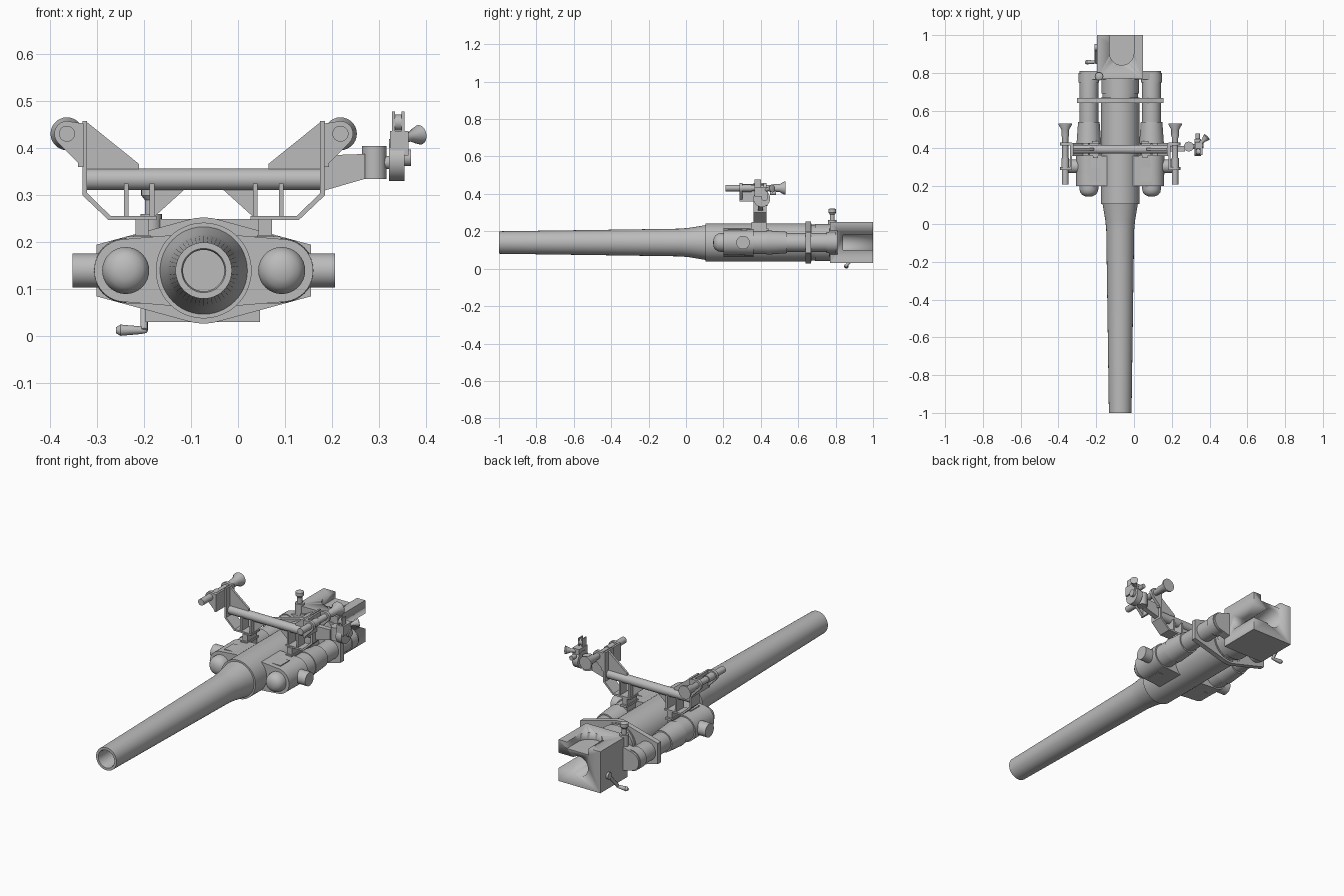
import bpy, bmesh, math
from mathutils import Vector

if "Cube" in bpy.data.objects:
    bpy.data.objects.remove(bpy.data.objects["Cube"])

CX, CZ = -0.073, 0.14          # barrel axis
OFF = 0.166                    # recoil cylinder offset from the axis

steel = bpy.data.materials.new("steel_grey")
steel.diffuse_color = (0.5, 0.5, 0.5, 1)
steel.use_nodes = True
steel.node_tree.nodes["Principled BSDF"].inputs["Base Color"].default_value = steel.diffuse_color


def finish(name, bm):
    bmesh.ops.recalc_face_normals(bm, faces=bm.faces[:])
    me = bpy.data.meshes.new(name)
    bm.to_mesh(me)
    bm.free()
    me.materials.append(steel)
    ob = bpy.data.objects.new(name, me)
    bpy.context.collection.objects.link(ob)
    bpy.ops.object.select_all(action='DESELECT')
    ob.select_set(True)
    bpy.context.view_layer.objects.active = ob
    bpy.ops.object.shade_smooth_by_angle(angle=math.radians(32))
    return ob


def lathe(name, origin, direction, profile, n=32):
    """Turned part: profile is (distance along direction, radius)."""
    bm = bmesh.new()
    q = Vector(direction).to_track_quat('Z', 'Y')
    o = Vector(origin)
    rings = []
    for t, r in profile:
        if r == 0:
            rings.append([bm.verts.new(o + q @ Vector((0, 0, t)))])
        else:
            rings.append([bm.verts.new(o + q @ Vector((r * math.cos(2 * math.pi * i / n),
                          r * math.sin(2 * math.pi * i / n), t))) for i in range(n)])
    for a, b in zip(rings, rings[1:]):
        for i in range(n):
            vs = [a[i % len(a)], a[(i + 1) % len(a)], b[(i + 1) % len(b)], b[i % len(b)]]
            vs = list(dict.fromkeys(vs))
            if len(vs) > 2:
                bm.faces.new(vs)
    for end in (rings[0], rings[-1]):
        if len(end) > 1:
            bm.faces.new(end)
    return finish(name, bm)


def rod(name, a, b, r, n=24):
    d = Vector(b) - Vector(a)
    return lathe(name, a, d, [(0, r), (d.length, r)], n)


def box(name, x0, x1, y0, y1, z0, z1):
    return plate(name, [(x0, z0), (x1, z0), (x1, z1), (x0, z1)], y0, y1)


def plate(name, pts, y0, y1):
    """Outline in x, z extruded along y."""
    bm = bmesh.new()
    f = bm.faces.new([bm.verts.new((x, y0, z)) for x, z in pts])
    new = bmesh.ops.extrude_face_region(bm, geom=[f])['geom']
    bmesh.ops.translate(bm, vec=(0, y1 - y0, 0),
                        verts=[v for v in new if isinstance(v, bmesh.types.BMVert)])
    return finish(name, bm)


def hull_plate(name, circles, y0, y1, extra=(), n=40):
    """Plate wrapped round several circles (x, z, r) and extra points."""
    pts = [(x + r * math.cos(2 * math.pi * i / n), z + r * math.sin(2 * math.pi * i / n))
           for x, z, r in circles for i in range(n)] + list(extra)
    pts = sorted(set(pts))

    def half(seq):
        h = []
        for p in seq:
            while len(h) > 1 and ((h[-1][0] - h[-2][0]) * (p[1] - h[-2][1])
                                  - (h[-1][1] - h[-2][1]) * (p[0] - h[-2][0])) <= 1e-9:
                h.pop()
            h.append(p)
        return h[:-1]
    return plate(name, half(pts) + half(pts[::-1]), y0, y1)


def cut(ob, cutter):
    m = ob.modifiers.new("cut", 'BOOLEAN')
    m.operation, m.solver, m.object = 'DIFFERENCE', 'EXACT', cutter
    bpy.context.view_layer.objects.active = ob
    bpy.ops.object.modifier_apply(modifier=m.name)
    bpy.data.objects.remove(cutter)


Y = (0, 1, 0)

# Barrel with hollow bore, then jacket
lathe("barrel", (CX, 0, CZ), Y, [(0.6, 0), (0.6, 0.044), (-0.99, 0.044), (-1, 0.047), (-1, 0.06),
      (-0.5, 0.067), (-0.03, 0.074), (0.02, 0.079), (0.105, 0.093), (0.105, 0)], 48)
lathe("jacket", (CX, 0, CZ), Y, [(0.105, 0.093), (0.105, 0.102), (0.67, 0.102), (0.67, 0.095),
      (0.69, 0.095), (0.69, 0.1), (0.8, 0.1)], 48)

# Breech block with chamber, side slot and loading recess
breech = box("breech_block", -0.197, 0.047, 0.77, 1, 0.03, 0.25)
cut(breech, rod("cutter", (CX, 0.83, CZ), (CX, 1.05, CZ), 0.052, 40))
cut(breech, box("cutter", CX, 0.1, 0.84, 1.05, 0.1, 0.18))
cut(breech, rod("cutter", (CX + 0.008, 0.905, 0.215), (CX + 0.008, 0.905, 0.3), 0.064, 40))
cut(breech, box("cutter", CX - 0.056, CX + 0.072, 0.905, 1.05, 0.215, 0.3))

# Breech lever and grip
lathe("lever_hub", (-0.19, 0.935, 0.1), (-1, 0, 0), [(0, 0.018), (0.018, 0.018)])
rod("breech_lever", (-0.2, 0.935, 0.1), (-0.2, 0.853, 0.012), 0.008, 12)
lathe("lever_grip", (-0.195, 0.857, 0.013), (-1, 0, 0),
      [(0, 0.006), (0.01, 0.008), (0.055, 0.012), (0.065, 0.006)], 16)

# Upright filler knob
lathe("filler_knob", (-0.185, 0.782, 0.2), (0, 0, 1),
      [(0, 0.023), (0.06, 0.023), (0.06, 0.013), (0.09, 0.013), (0.1, 0.021), (0.118, 0.021), (0.122, 0.013)], 20)

# Yoke plates joining barrel and recoil cylinders
hull_plate("frame_plate", [(CX, CZ, 0.113)], 0.64, 0.667,
           [(CX + s * 0.228, CZ + t * 0.055) for s in (-1, 1) for t in (-1, 1)])
hull_plate("rear_yoke", [(CX, CZ, 0.093), (CX - OFF, CZ, 0.05), (CX + OFF, CZ, 0.05)], 0.765, 0.81)

for s, side in ((-1, "left"), (1, "right")):
    x = CX + s * OFF

    def mx(d):
        return CX + s * d

    # Recoil cylinder with domed nose
    lathe(side + "_recoil_cylinder", (x, 0, CZ), Y, [(0.145, 0), (0.147, 0.02), (0.155, 0.036),
          (0.168, 0.046), (0.185, 0.05), (0.75, 0.05), (0.75, 0.055), (0.8, 0.055)])
    lathe(side + "_cradle_sleeve", (x, 0, CZ), Y, [(0.2, 0.05), (0.2, 0.066), (0.36, 0.069),
          (0.36, 0.062), (0.43, 0.062), (0.43, 0.065), (0.54, 0.057), (0.54, 0.05)])
    hull_plate(side + "_cradle_web", [(x, CZ, 0.067), (mx(0.07), CZ, 0.075)], 0.2, 0.36)
    box(side + "_web_pad", *sorted((mx(0.08), mx(0.165))), 0.225, 0.3, 0.07, 0.212)
    rod(side + "_trunnion", (mx(0.2), 0.305, CZ), (mx(0.279), 0.305, CZ), 0.036, 32)

    # Bracket foot, tray and struts
    box(side + "_bracket_foot", *sorted((mx(0.117), mx(0.145))), 0.35, 0.43, 0.18, 0.25)
    box(side + "_foot_flange", *sorted((mx(0.113), mx(0.149))), 0.34, 0.44, 0.205, 0.216)
    plate(side + "_bracket_tray", [(mx(d), z) for d, z in ((0.1, 0.247), (0.202, 0.247),
          (0.258, 0.3), (0.258, 0.458), (0.248, 0.458), (0.248, 0.305), (0.198, 0.256), (0.1, 0.256))],
          0.36, 0.43)
    for d in (0.11, 0.165):
        box(side + "_strut", *sorted((mx(d - 0.005), mx(d + 0.005))), 0.365, 0.425, 0.25, 0.325)
    plate(side + "_lower_gusset", [(mx(0.038), 0.315), (mx(0.11), 0.315), (mx(0.11), 0.25)],
          0.39, 0.4)
    plate(side + "_upper_gusset", [(mx(0.25), 0.457), (mx(0.138), 0.367), (mx(0.138), 0.345),
          (mx(0.25), 0.345)], 0.39, 0.402)

    # Telescope with clamp and flared eyepiece
    tx = mx(0.291)
    lathe(side + "_telescope", (tx, 0, 0.431), Y, [(0.21, 0.013), (0.21, 0.017), (0.3, 0.017),
          (0.3, 0.02), (0.35, 0.02), (0.35, 0.016), (0.455, 0.016), (0.47, 0.021), (0.5, 0.021),
          (0.525, 0.035), (0.533, 0.035), (0.533, 0.02)], 28)
    for y in (0.285, 0.415):
        hull_plate(side + "_telescope_clamp", [(tx, 0.431, 0.027)], y, y + 0.016,
                   [(mx(0.258), 0.453), (mx(0.258), 0.36)], 24)
    box(side + "_clamp_rail", *sorted((mx(0.256), mx(0.267))), 0.285, 0.431, 0.36, 0.453)

# Cross bar of the sight bracket
rod("cross_bar", (-0.322, 0.395, 0.334), (0.178, 0.395, 0.334), 0.023, 32)

# Side arm with its vertical pivot
plate("side_arm", [(0.183, 0.31), (0.27, 0.335), (0.27, 0.388), (0.183, 0.385)], 0.385, 0.412)
rod("arm_pivot", (0.29, 0.41, 0.335), (0.29, 0.41, 0.405), 0.026, 24)
rod("arm_spindle", (0.3, 0.41, 0.37), (0.335, 0.41, 0.37), 0.014, 16)

# Collimating sight on the arm
rod("sight_disc", (0.321, 0.405, 0.375), (0.354, 0.405, 0.375), 0.045, 28)
box("sight_body", 0.323, 0.363, 0.365, 0.435, 0.385, 0.437)
rod("sight_side_knob", (0.35, 0.42, 0.38), (0.368, 0.42, 0.38), 0.018, 20)
rod("sight_lower_knob", (0.338, 0.45, 0.405), (0.338, 0.48, 0.405), 0.012, 16)
for hx in (0.328, 0.348):
    box("sight_head_cheek", hx, hx + 0.006, 0.365, 0.4, 0.43, 0.478)
rod("sight_head_prism", (0.33, 0.383, 0.455), (0.352, 0.383, 0.455), 0.017, 16)
lathe("sight_eyepiece", (0.345, 0.42, 0.42), (0.7, 0.7, 0.15),
      [(0, 0.012), (0.03, 0.01), (0.05, 0.018), (0.059, 0.021), (0.061, 0.012)], 20)
